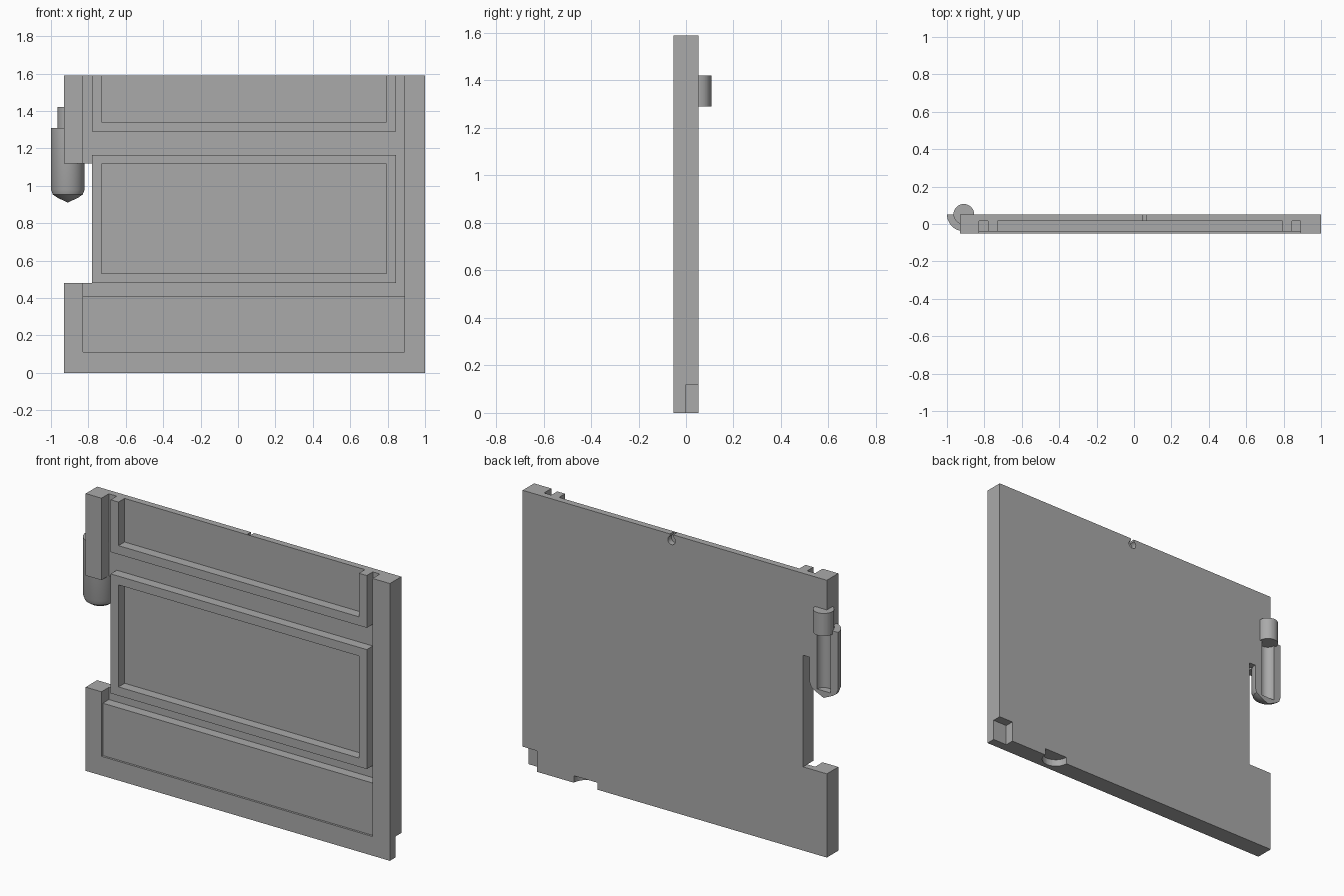
import bpy, bmesh, math
from mathutils import Matrix

if "Cube" in bpy.data.objects:
    bpy.data.objects.remove(bpy.data.objects["Cube"])

grey = bpy.data.materials.new("plain grey")
grey.use_nodes = True
colour = (0.4, 0.4, 0.4, 1)
grey.diffuse_color = colour
grey.node_tree.nodes["Principled BSDF"].inputs["Base Color"].default_value = colour

BACK, FRONT, FLOOR, PANEL = 0.052, -0.052, 0.015, -0.04
LATCH_X = -0.91


def finish(name, bm):
    bmesh.ops.recalc_face_normals(bm, faces=bm.faces)
    mesh = bpy.data.meshes.new(name)
    bm.to_mesh(mesh)
    bm.free()
    mesh.materials.append(grey)
    obj = bpy.data.objects.new(name, mesh)
    bpy.context.collection.objects.link(obj)
    return obj


def box(name, x0, x1, y0, y1, z0, z1):
    bm = bmesh.new()
    bmesh.ops.create_cube(bm, size=1)
    bmesh.ops.scale(bm, vec=(x1 - x0, y1 - y0, z1 - z0), verts=bm.verts)
    bmesh.ops.translate(bm, vec=((x0 + x1) / 2, (y0 + y1) / 2, (z0 + z1) / 2), verts=bm.verts)
    return finish(name, bm)


def prism(name, outline, y0, y1):
    bm = bmesh.new()
    face = bm.faces.new([bm.verts.new((x, y0, z)) for x, z in outline])
    ext = bmesh.ops.extrude_face_region(bm, geom=[face])["geom"]
    moved = [v for v in ext if isinstance(v, bmesh.types.BMVert)]
    bmesh.ops.translate(bm, vec=(0, y1 - y0, 0), verts=moved)
    return finish(name, bm)


def lathe(name, profile, x, y, steps=48):
    bm = bmesh.new()
    verts = [bm.verts.new((r, 0, z)) for r, z in profile]
    edges = [bm.edges.new(pair) for pair in zip(verts, verts[1:])]
    bmesh.ops.spin(bm, geom=verts + edges, cent=(0, 0, 0), axis=(0, 0, 1),
                   angle=math.tau, steps=steps)
    bmesh.ops.remove_doubles(bm, verts=bm.verts, dist=0.0001)
    bmesh.ops.translate(bm, vec=(x, y, 0), verts=bm.verts)
    return finish(name, bm)


def rod(name, r, z0, z1, x, y):
    return lathe(name, [(0, z0), (r, z0), (r, z1), (0, z1)], x, y)


def cut(target, cutters):
    for c in cutters:
        c.hide_render = True
        c.hide_viewport = True
        mod = target.modifiers.new(c.name, "BOOLEAN")
        mod.operation = "DIFFERENCE"
        mod.solver = "EXACT"
        mod.object = c


def rim(name, x0, x1, z0, z1, w, top_bar=True):
    # raised border around a sunken panel
    zi = z1 - w if top_bar else z1
    outer = [(x0, z0), (x1, z0), (x1, z1)]
    if not top_bar:
        outline = outer + [(x1 - w, z1), (x1 - w, z0 + w), (x0 + w, z0 + w), (x0 + w, z1), (x0, z1)]
        return prism(name, outline, PANEL, FLOOR + 0.001)
    obj = prism(name, outer + [(x0, z1)], PANEL, FLOOR + 0.001)
    cut(obj, [box(name + "_opening", x0 + w, x1 - w, -1, 1, z0 + w, zi)])
    return obj


# wall slab with the side opening
slab = prism("wall_slab", [(-0.93, 0), (1, 0), (1, 1.59), (-0.93, 1.59), (-0.93, 1.12),
                           (-0.78, 1.12), (-0.78, 0.48), (-0.93, 0.48)], FRONT, BACK)

# pocket shapes shared by the slab and the latch
channel = rod("latch_channel_cutter", 0.042, 0.95, 1.35, LATCH_X, BACK)
slot = rod("latch_slot_cutter", 0.055, 1.29, 1.42, LATCH_X, BACK)

# round pin hole at the top of the back
bm = bmesh.new()
bmesh.ops.create_cone(bm, cap_ends=True, segments=32, radius1=0.024, radius2=0.024, depth=0.064,
                      matrix=Matrix.Translation((0.055, BACK, 1.555)) @ Matrix.Rotation(math.pi / 2, 4, "X"))
pin_hole = finish("pin_hole_cutter", bm)

cut(slab, [
    box("upper_recess_cutter", -0.83, 0.89, -1, FLOOR, 0.41, 2),
    box("lower_recess_cutter", -0.83, 0.89, -1, PANEL, 0.11, 0.42),
    box("corner_notch_cutter", 0.91, 1.1, 0, 1, -1, 0.12),
    box("pin_slot_cutter", 0.045, 0.065, 0.02, 1, 1.56, 2),
    pin_hole,
    rod("finger_notch_cutter", 0.075, -0.1, 0.04, 0.6, BACK),
    channel, slot])

# raised borders of the two upper panels
rim("middle_panel_rim", -0.78, 0.845, 0.48, 1.165, 0.05)
rim("top_panel_rim", -0.78, 0.845, 1.29, 1.59, 0.05, top_bar=False)

# half-round latch with a pointed end
latch = lathe("latch", [(0, 0.91), (0.055, 0.936), (0.08, 0.953), (0.09, 0.98),
                        (0.09, 1.31), (0, 1.31)], LATCH_X, BACK)
cut(latch, [box("latch_back_cutter", -2, 0, BACK, 1, 0, 2), channel, slot])

for obj in (slab, latch):
    bpy.ops.object.select_all(action="DESELECT")
    obj.select_set(True)
    bpy.context.view_layer.objects.active = obj
    bpy.ops.object.shade_smooth_by_angle(angle=math.radians(30))
